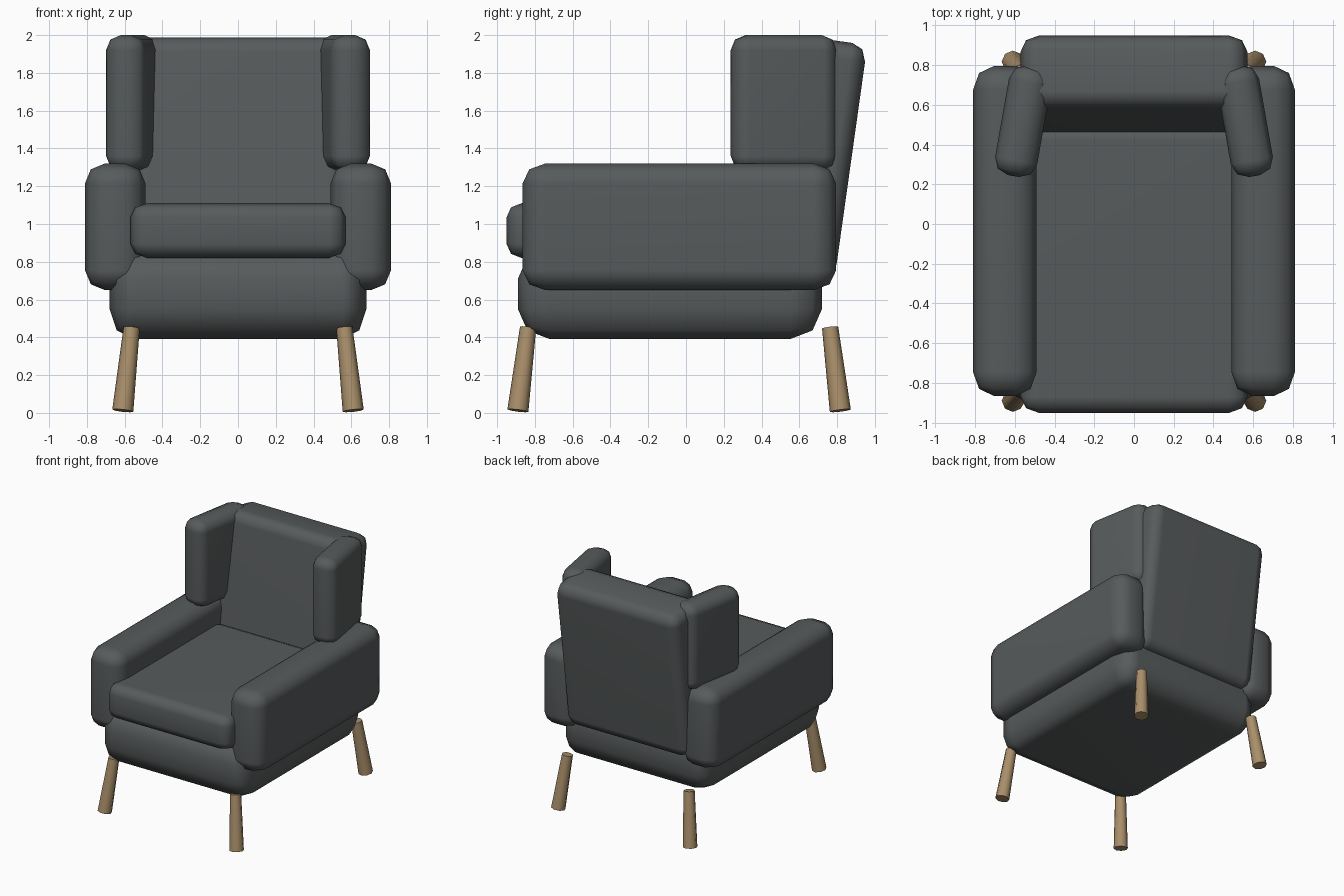
import bpy, bmesh
from math import radians, sin, cos
from mathutils import Vector, Matrix

if "Cube" in bpy.data.objects:
    bpy.data.objects.remove(bpy.data.objects["Cube"], do_unlink=True)


def make_material(name, rgb):
    mat = bpy.data.materials.new(name)
    mat.use_nodes = True
    mat.diffuse_color = (*rgb, 1)
    bsdf = next(n for n in mat.node_tree.nodes if n.type == "BSDF_PRINCIPLED")
    bsdf.inputs["Base Color"].default_value = (*rgb, 1)
    return mat


FABRIC = make_material("charcoal fabric", (0.096, 0.105, 0.107))
WOOD = make_material("light oak", (0.40, 0.275, 0.145))


def finish(name, bm, mat, angle):
    """Turn a bmesh into a smooth shaded object."""
    mesh = bpy.data.meshes.new(name)
    bmesh.ops.recalc_face_normals(bm, faces=bm.faces)
    bm.to_mesh(mesh)
    bm.free()
    mesh.materials.append(mat)
    obj = bpy.data.objects.new(name, mesh)
    bpy.context.collection.objects.link(obj)
    bpy.ops.object.select_all(action="DESELECT")
    obj.select_set(True)
    bpy.context.view_layer.objects.active = obj
    bpy.ops.object.shade_smooth_by_angle(angle=radians(angle))
    return obj


def padded_box(name, centre, size, radius, rotation=None):
    """Upholstered block whose edge rounding may differ along each axis."""
    size, radius = Vector(size), Vector(radius)
    bm = bmesh.new()
    bmesh.ops.create_cube(bm, size=1)
    bmesh.ops.scale(bm, verts=bm.verts, vec=[s / r for s, r in zip(size, radius)])
    bmesh.ops.bevel(bm, geom=bm.edges[:], offset=1, segments=2, profile=0.5,
                    affect="EDGES", clamp_overlap=True)
    bmesh.ops.scale(bm, verts=bm.verts, vec=radius)
    bm.transform(Matrix.Translation(centre) @ (rotation or Matrix.Identity(4)))
    obj = finish(name, bm, FABRIC, 75)
    obj.modifiers.new("flat panels", "WEIGHTED_NORMAL").keep_sharp = True
    return obj


def leg(name, foot, top):
    """Tapered splayed peg between two points."""
    foot, top = Vector(foot), Vector(top)
    axis = top - foot
    bm = bmesh.new()
    bmesh.ops.create_cone(bm, cap_ends=True, segments=8, radius1=0.056,
                          radius2=0.043, depth=axis.length)
    turn = Vector((0, 0, 1)).rotation_difference(axis).to_matrix().to_4x4()
    bm.transform(Matrix.Translation((foot + top) / 2) @ turn)
    finish(name, bm, WOOD, 50)


# Base and seat
padded_box("seat_base", (0, -0.085, 0.63), (1.36, 1.61, 0.48), (0.13, 0.17, 0.16))
padded_box("seat_cushion", (0, -0.225, 0.965), (1.14, 1.45, 0.29), (0.09, 0.08, 0.075))

# Reclined backrest: placed along its own leaning axes
tilt = radians(8)
depth, height = 0.493, 1.431
back_centre = (0, depth * cos(tilt) + height * sin(tilt),
               height * cos(tilt) - depth * sin(tilt))
padded_box("backrest", back_centre, (1.14, 0.374, 1.262), (0.09, 0.08, 0.09),
           Matrix.Rotation(-tilt, 4, "X"))

# Arms, wings and legs on both sides
for side, label in ((1, "left"), (-1, "right")):
    padded_box(label + "_armrest", (side * 0.65, -0.035, 0.985),
               (0.32, 1.66, 0.67), (0.105, 0.12, 0.105))
    padded_box(label + "_wing", (side * 0.558, 0.517, 1.64), (0.215, 0.56, 0.72),
               (0.08, 0.08, 0.08), Matrix.Rotation(side * radians(10), 4, "Z"))
    leg(label + "_front_leg", (side * 0.61, -0.89, 0.012), (side * 0.563, -0.836, 0.452))
    leg(label + "_back_leg", (side * 0.61, 0.817, 0.012), (side * 0.563, 0.763, 0.452))
